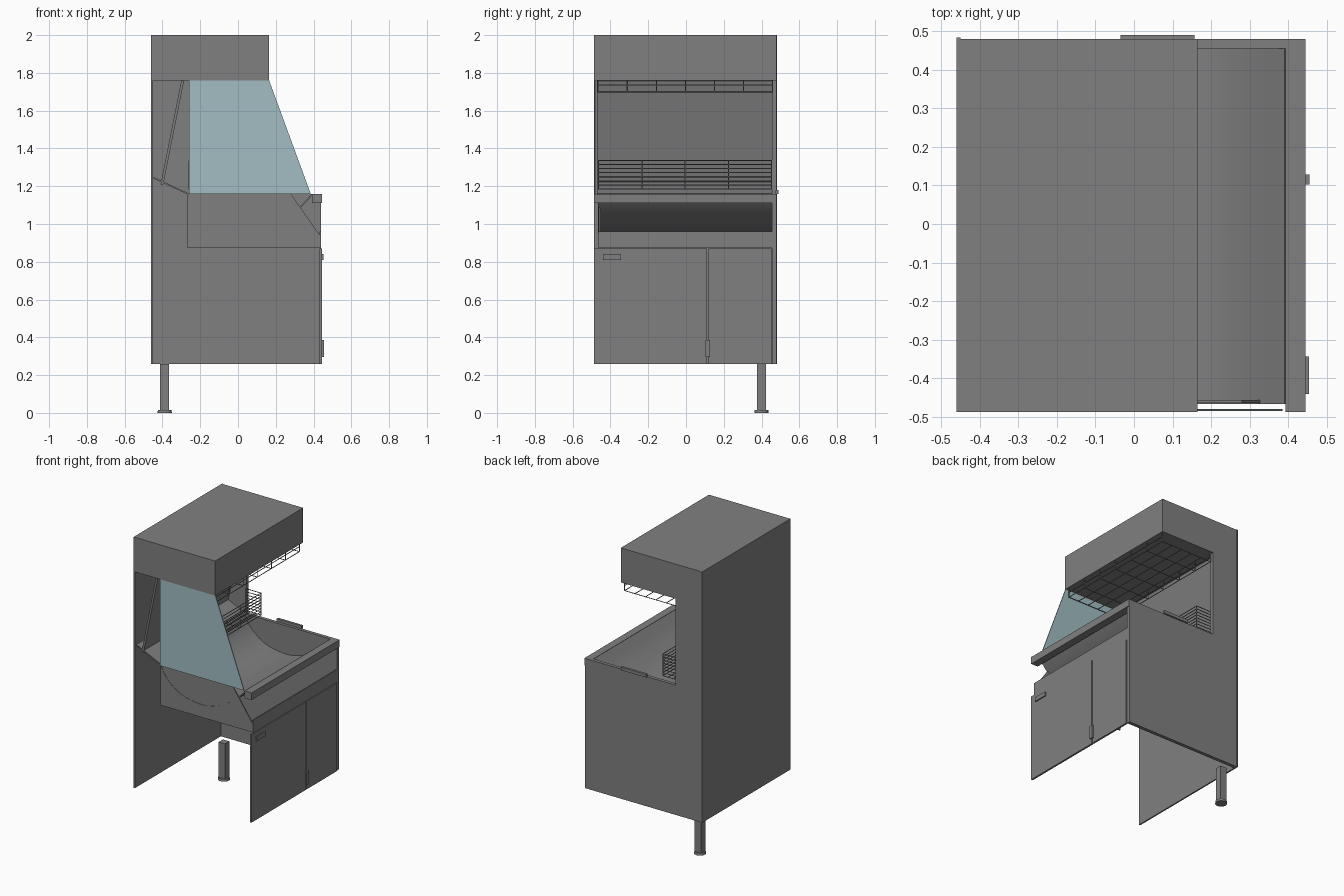
import bpy, bmesh, math
from mathutils import Vector

if "Cube" in bpy.data.objects:
    bpy.data.objects.remove(bpy.data.objects["Cube"])


def material(name, col):
    m = bpy.data.materials.new(name)
    m.diffuse_color = (*col, 1)
    m.use_nodes = True
    m.node_tree.nodes["Principled BSDF"].inputs["Base Color"].default_value = m.diffuse_color
    return m


STEEL = material("grey steel", (0.216, 0.216, 0.216))
GLASS = material("pale blue glass", (0.36, 0.51, 0.55))


def finish(name, bm, mat):
    bmesh.ops.recalc_face_normals(bm, faces=bm.faces)
    me = bpy.data.meshes.new(name)
    bm.to_mesh(me)
    bm.free()
    me.materials.append(mat)
    ob = bpy.data.objects.new(name, me)
    bpy.context.collection.objects.link(ob)
    return ob


def smooth(ob):
    bpy.ops.object.select_all(action='DESELECT')
    ob.select_set(True)
    bpy.context.view_layer.objects.active = ob
    bpy.ops.object.shade_smooth_by_angle(angle=math.radians(35))


def box(name, x0, x1, y0, y1, z0, z1, mat=STEEL):
    return prism(name, [(x0, z0), (x1, z0), (x1, z1), (x0, z1)], y0, y1, mat)


def prism(name, profile, y0, y1, mat=STEEL):
    """Extrude a closed x/z profile along y."""
    bm = bmesh.new()
    face = bm.faces.new([bm.verts.new((x, y0, z)) for x, z in profile])
    geo = bmesh.ops.extrude_face_region(bm, geom=[face])["geom"]
    bmesh.ops.translate(bm, vec=(0, y1 - y0, 0),
                        verts=[v for v in geo if isinstance(v, bmesh.types.BMVert)])
    return finish(name, bm, mat)


def sheet(name, path, t, y0, y1):
    """Bent sheet of thickness t following an open x/z path, extruded along y."""
    off = []
    for i, p in enumerate(path):
        a, b = path[max(i - 1, 0)], path[min(i + 1, len(path) - 1)]
        d = Vector((b[0] - a[0], b[1] - a[1])).normalized()
        off.append((p[0] + d.y * t, p[1] - d.x * t))
    return prism(name, list(path) + off[::-1], y0, y1)


def wires(name, segments, r=0.0028):
    """One object made of thin round wires between point pairs."""
    bm = bmesh.new()
    for a, b in segments:
        a, b = Vector(a), Vector(b)
        d = b - a
        mtx = d.to_track_quat('Z', 'Y').to_matrix().to_4x4()
        mtx.translation = (a + b) / 2
        bmesh.ops.create_cone(bm, cap_ends=True, segments=6, radius1=r, radius2=r,
                              depth=d.length, matrix=mtx)
    smooth(finish(name, bm, STEEL))


# Cabinet shell: back, tall side, hood (the near side and the floor are open)
box("back_panel", -0.46, -0.45, -0.487, 0.483, 0.26, 2.0)
box("hood", -0.45, 0.165, -0.487, 0.479, 1.76, 2.0)
box("side_panel", -0.45, 0.44, 0.455, 0.479, 0.26, 1.16)
box("side_column", -0.45, -0.255, 0.455, 0.479, 1.16, 1.76)

# Well: end panel with a cut corner, curved basin, front strip, front rail
prism("well_end_panel", [(-0.27, 0.875), (0.44, 0.875), (0.44, 0.93),
                         (0.28, 1.16), (-0.27, 1.16)], -0.464, -0.456)
ctrl = [(-0.265, 1.15), (-0.22, 1.075), (-0.12, 0.997), (0.0, 0.967), (0.1, 0.968),
        (0.2, 1.0), (0.28, 1.053), (0.335, 1.1), (0.39, 1.16)]
curve = []
for i in range(len(ctrl) - 1):
    p = [Vector(ctrl[min(max(j, 0), len(ctrl) - 1)]) for j in range(i - 1, i + 3)]
    for k in range(3):
        t = k / 3
        q = 0.5 * (2 * p[1] + (p[2] - p[0]) * t + (2 * p[0] - 5 * p[1] + 4 * p[2] - p[3]) * t**2
                   + (3 * p[1] - p[0] - 3 * p[2] + p[3]) * t**3)
        curve.append((q.x, q.y))
curve.append(ctrl[-1])
smooth(sheet("curved_basin", curve, 0.008, -0.466, 0.456))
box("front_strip", 0.432, 0.44, -0.464, 0.455, 0.872, 0.96)
box("front_rail", 0.392, 0.445, -0.487, 0.479, 1.11, 1.16)

# Slanted inner back and the drip sheet below it
sheet("slanted_back", [(-0.41, 1.21), (-0.30, 1.76)], 0.014, -0.47, 0.456)
sheet("drip_sheet", [(-0.45, 1.25), (-0.26, 1.162)], 0.008, -0.47, 0.456)

# Side glass
prism("side_glass", [(-0.26, 1.16), (0.385, 1.16), (0.165, 1.76), (-0.26, 1.76)],
      -0.485, -0.479, GLASS)

# Doors and handles
box("wide_door", 0.432, 0.445, -0.487, 0.112, 0.26, 0.87)
box("narrow_door", 0.432, 0.445, 0.118, 0.452, 0.26, 0.87)
box("door_pull_upright", 0.444, 0.455, 0.103, 0.128, 0.295, 0.387)
box("door_pull_flat", 0.444, 0.453, -0.44, -0.343, 0.81, 0.84)
box("side_grip", -0.035, 0.157, 0.474, 0.49, 1.158, 1.18)

# Leg with a round foot
box("leg", -0.412, -0.364, 0.376, 0.424, 0.012, 0.26)
bm = bmesh.new()
bmesh.ops.create_cone(bm, cap_ends=True, segments=24, radius1=0.038, radius2=0.036, depth=0.016)
bmesh.ops.translate(bm, vec=(-0.388, 0.4, 0.008), verts=bm.verts)
smooth(finish("leg_foot", bm, STEEL))

# Wire rack hanging under the hood
segs = []
ys = [-0.465 + i * 0.154 for i in range(7)]
xs = [-0.25 + i * 0.08 for i in range(6)]
for y in ys:
    segs.append(((xs[0], y, 1.70), (xs[-1], y, 1.70)))
    segs += [((x, y, 1.70), (x, y, 1.76)) for x in (xs[0], xs[-1])]
segs += [((x, ys[0], 1.70), (x, ys[-1], 1.70)) for x in xs]
segs += [((x, ys[0], 1.735), (x, ys[-1], 1.735)) for x in (xs[0], xs[-1])]
wires("hood_rack", segs)

# Wire basket in front of the inner back
segs = []
xb, xf, y0, y1 = -0.26, -0.14, -0.463, 0.453
for i in range(8):
    z = 1.185 + i * 0.0217
    segs.append(((xf, y0, z), (xf, y1, z)))
    segs += [((xb, y, z), (xf, y, z)) for y in (y0, y1)]
for i in range(5):
    y = y0 + (y1 - y0) * i / 4
    segs.append(((xf, y, 1.185), (xf, y, 1.337)))
    segs.append(((xb, y, 1.185), (xf, y, 1.185)))
segs += [((x, y0, 1.185), (x, y1, 1.185)) for x in (xb, xb + 0.04, xb + 0.08)]
segs += [((xb, y, 1.185), (xb, y, 1.337)) for y in (y0, y1)]
wires("wire_basket", segs)
